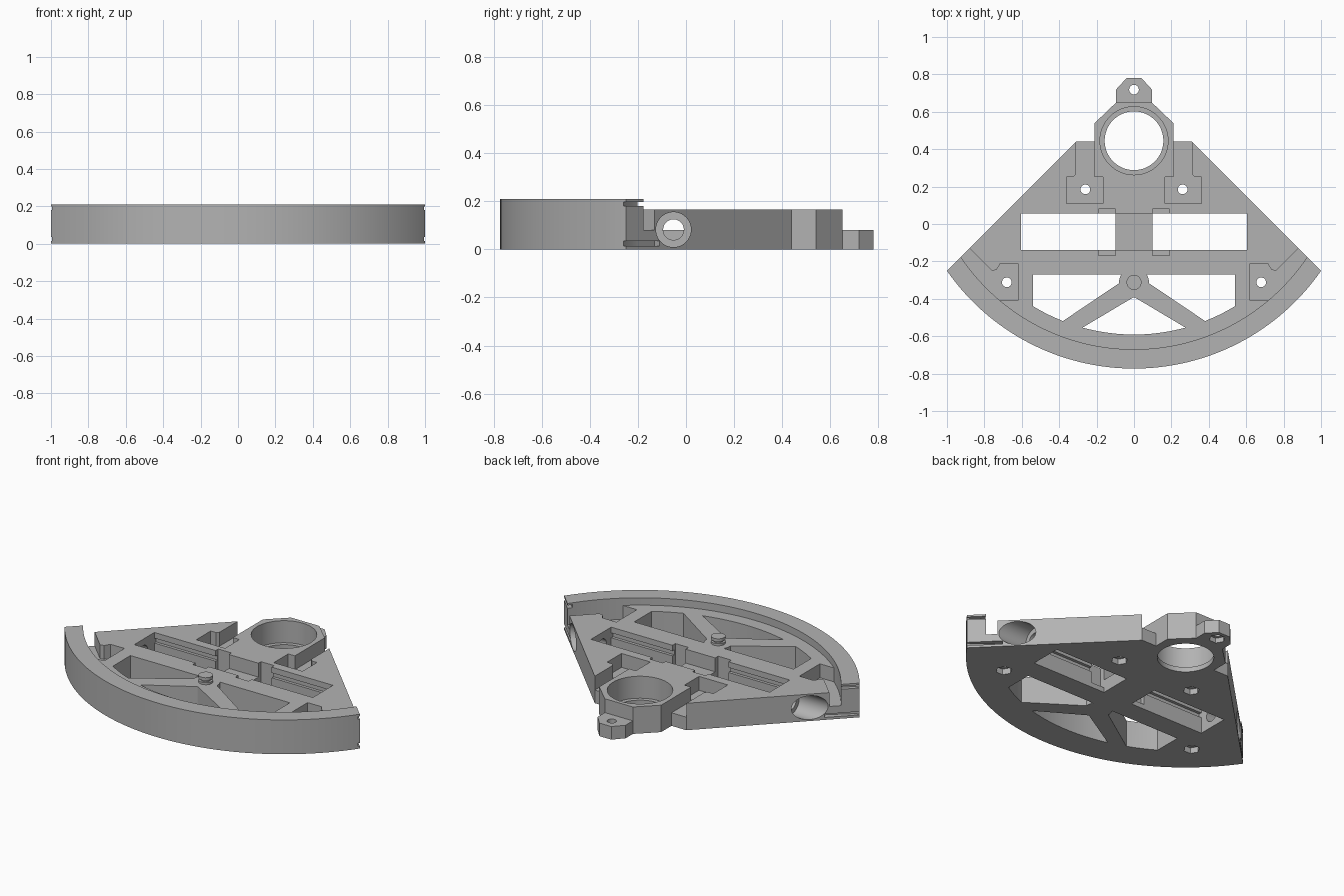
import bpy, bmesh
from math import sin, cos, pi, atan2, radians
from mathutils import Matrix

if "Cube" in bpy.data.objects:
    bpy.data.objects.remove(bpy.data.objects["Cube"], do_unlink=True)

grey = bpy.data.materials.new("light grey plastic")
grey.use_nodes = True
grey.diffuse_color = (0.45, 0.45, 0.45, 1)
grey.node_tree.nodes["Principled BSDF"].inputs["Base Color"].default_value = (0.45, 0.45, 0.45, 1)

CY = 0.445                      # centre of the bearing and of all arcs
TOP, FLOOR, RIM_TOP = 0.165, 0.08, 0.21
APEX = 0.75                     # where the two 45 degree edges would meet
R_OUT, R_IN, R_WIN = 1.218, 1.115, 1.036


def finish(name, bm):
    bmesh.ops.recalc_face_normals(bm, faces=bm.faces)
    me = bpy.data.meshes.new(name)
    bm.to_mesh(me)
    bm.free()
    me.materials.append(grey)
    ob = bpy.data.objects.new(name, me)
    bpy.context.collection.objects.link(ob)
    return ob


def prism(name, pts, z0, z1):
    """Extrude a flat outline from z0 to z1."""
    bm = bmesh.new()
    face = bm.faces.new([bm.verts.new((x, y, z0)) for x, y in pts])
    ext = bmesh.ops.extrude_face_region(bm, geom=[face])
    verts = [v for v in ext["geom"] if isinstance(v, bmesh.types.BMVert)]
    bmesh.ops.translate(bm, verts=verts, vec=(0, 0, z1 - z0))
    return finish(name, bm)


def box(name, x0, x1, y0, y1, z0, z1):
    return prism(name, [(x0, y0), (x1, y0), (x1, y1), (x0, y1)], z0, z1)


def disc(name, x, y, r, z0, z1, n=32):
    return prism(name, [(x + r * cos(2 * pi * i / n), y + r * sin(2 * pi * i / n))
                        for i in range(n)], z0, z1)


def bore(name, x0, x1, y, z, r):
    """Cylinder along x."""
    ob = disc(name, 0, 0, r, x0, x1, 40)
    ob.data.transform(Matrix.Translation((0, y, z)) @ Matrix.Rotation(radians(90), 4, 'Y'))
    return ob


def arc(r, a0, a1, n=48):
    return [(r * cos(a0 + (a1 - a0) * i / n), CY + r * sin(a0 + (a1 - a0) * i / n))
            for i in range(n + 1)]


def edge_arc(r):
    """Arc across the front, ending on both 45 degree edges."""
    d = APEX - CY
    x = (d + (2 * r * r - d * d) ** 0.5) / 2
    a = atan2(d - x, x)
    return arc(r, -pi - a, a, 72)


def window_arc(x0, x1, n):
    ang = [atan2(-(R_WIN ** 2 - x * x) ** 0.5, x) for x in (x0, x1)]
    return arc(R_WIN, ang[0], ang[1], n)


def side(pts, s):
    return [(s * x, y) for x, y in pts]


def carve(ob, cutters):
    for c in cutters:
        m = ob.modifiers.new(c.name, 'BOOLEAN')
        m.operation, m.solver, m.object = 'DIFFERENCE', 'EXACT', c
    bpy.context.view_layer.update()
    data = bpy.data.meshes.new_from_object(
        ob.evaluated_get(bpy.context.evaluated_depsgraph_get()))
    ob.modifiers.clear()
    ob.data = data


# Main parts
base = prism("base_plate", edge_arc(R_IN) + [
    (0.31, 0.44), (0.21, 0.44), (0.21, 0.54), (0.095, 0.65),
    (-0.095, 0.65), (-0.21, 0.54), (-0.21, 0.44), (-0.31, 0.44)], 0, TOP)
rim = prism("front_rim", edge_arc(R_OUT) + edge_arc(R_IN)[::-1], 0, RIM_TOP)
tab = prism("rear_tab", [(-0.095, 0.65), (0.095, 0.65), (0.095, 0.72),
                         (0.04, 0.78), (-0.04, 0.78), (-0.095, 0.72)], 0, FLOOR)

cuts, edge_cuts = [], []

# Bearing seat and through hole
cuts += [disc("seat_cut", 0, CY, 0.182, 0.03, 0.3, 64),
         disc("bearing_hole_cut", 0, CY, 0.157, -0.1, 0.1, 64)]

# Lowered bridge between the two slots
cuts.append(box("bridge_cut", -0.11, 0.11, -0.14, 0.055, FLOOR, 0.3))

# Front fan window
cuts.append(prism("front_window_cut", [(0, -0.39)] + window_arc(-0.275, 0.275, 20), -0.1, 0.3))

for s in (-1, 1):
    # Side fan window
    cuts.append(prism("side_window_cut", side(
        [(0.03, -0.27), (0.03, -0.283)] + window_arc(0.38, 0.54, 8) + [(0.54, -0.27)], s), -0.1, 0.3))
    # Shaft slot, its wall grooves and the notches beside the bridge
    xa, xb = sorted((s * 0.1, s * 0.605))
    cuts.append(box("slot_cut", xa, xb, -0.14, 0.055, -0.1, 0.3))
    cuts.append(box("groove_cut", xa, xb, -0.158, 0.073, 0.1, 0.13))
    xa, xb = sorted((s * 0.1, s * 0.19))
    cuts.append(box("notch_cut", xa, xb, -0.168, 0.08, 0.03, 0.3))
    # Shaft bore, wide outside and narrow inside
    xa, xb = sorted((s * 0.68, s * 1.1))
    cuts.append(bore("wide_bore_cut", xa, xb, -0.052, 0.082, 0.073))
    xa, xb = sorted((s * 0.55, s * 0.7))
    cuts.append(bore("narrow_bore_cut", xa, xb, -0.052, 0.082, 0.043))
    # Rear and front mounting pockets
    cuts.append(prism("rear_pocket_cut", side([
        (0.21, 0.5), (0.21, 0.25), (0.165, 0.25), (0.165, 0.11), (0.36, 0.11),
        (0.36, 0.25), (0.325, 0.25), (0.31, 0.265), (0.31, 0.5)], s), FLOOR, 0.3))
    cuts.append(prism("front_pocket_cut", side([
        (0.9, -0.11), (0.76, -0.25), (0.735, -0.245), (0.715, -0.212), (0.62, -0.212),
        (0.62, -0.41), (0.8, -0.41), (1.1, -0.2)], s), FLOOR, 0.3))
    # Screw holes with hexagonal nut traps
    for x, y in ((0.26, 0.185), (0.68, -0.312)):
        cuts.append(disc("screw_cut", s * x, y, 0.026, -0.1, 0.3, 24))
        cuts.append(disc("nut_cut", s * x, y, 0.046, -0.1, 0.035, 6))
    # Thin grooves along the angled edges
    for z0, z1, end in ((0.015, 0.035, 0.86), (0.18, 0.198, 0.9)):
        edge_cuts.append(prism("edge_groove_cut", side([
            (1.05, -0.28), (0.97, -0.25), (end - 0.03, 0.73 - end),
            (end + 0.06, 0.79 - end)], s), z0, z1))

tab_cuts = [disc("tab_hole_cut", 0, 0.718, 0.026, -0.1, 0.3, 24),
            disc("tab_nut_cut", 0, 0.718, 0.046, -0.1, 0.03, 6)]

carve(base, cuts + edge_cuts)
carve(rim, edge_cuts)
carve(tab, tab_cuts)
for c in cuts + edge_cuts + tab_cuts:
    bpy.data.objects.remove(c, do_unlink=True)

# Hub where the spokes meet, with a grooved knob
hub = disc("spoke_hub", 0, -0.312, 0.08, 0, TOP, 40)
neck = disc("knob_neck", 0, -0.312, 0.028, TOP, 0.19, 32)
foot = disc("knob_foot", 0, -0.312, 0.04, TOP, 0.178, 32)
cap = disc("knob_cap", 0, -0.312, 0.04, 0.19, 0.208, 32)

for ob in bpy.context.scene.objects:
    ob.select_set(False)
for ob in (base, rim, tab, hub, neck, foot, cap):
    ob.select_set(True)
bpy.context.view_layer.objects.active = base
bpy.ops.object.shade_smooth_by_angle(angle=radians(30))
